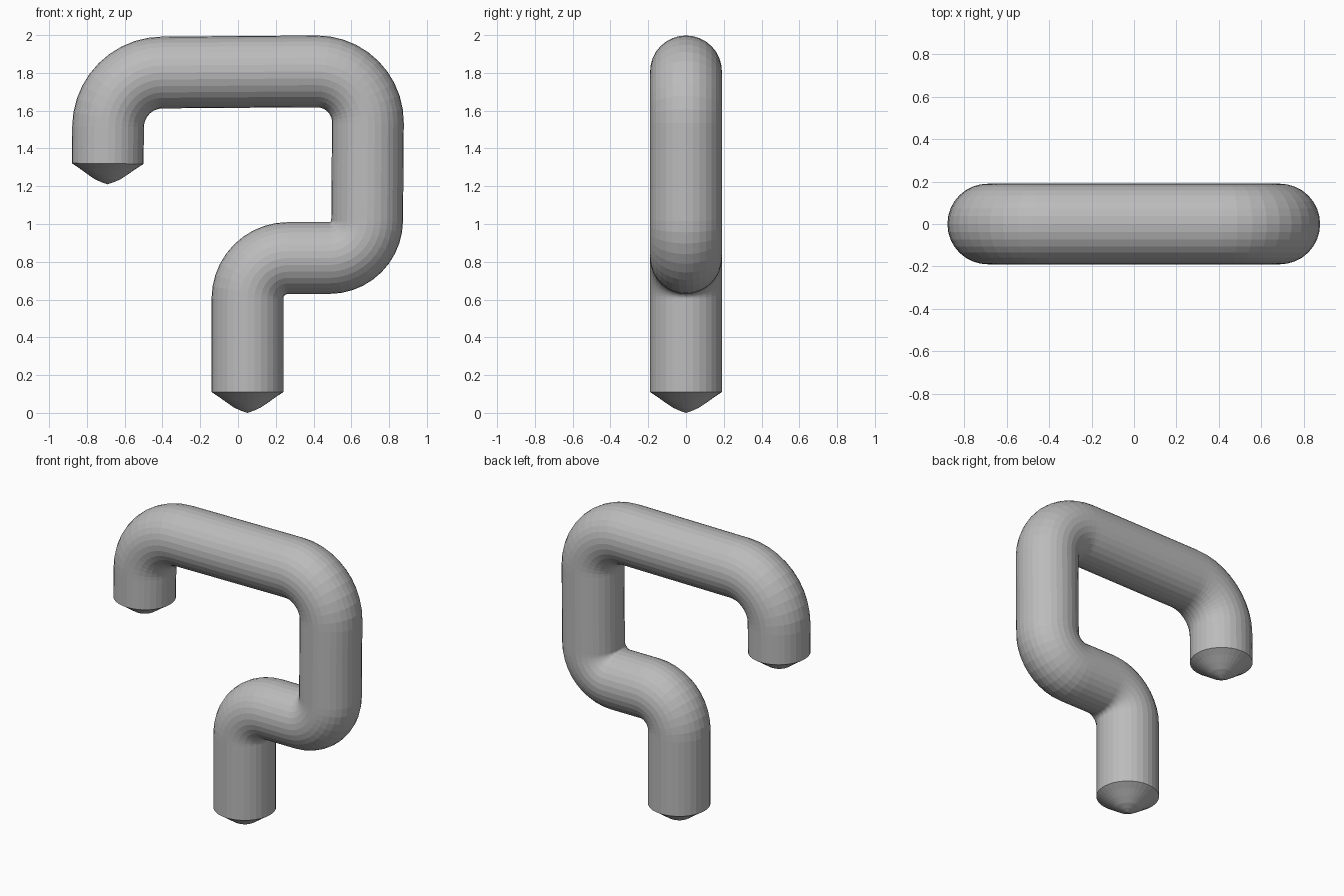
import bpy, bmesh, math
from mathutils import Vector

if "Cube" in bpy.data.objects:
    bpy.data.objects.remove(bpy.data.objects["Cube"])

R, SIDES, STEPS = 0.19, 32, 10

# Centre line corners (x, z) with bend radii
start, end = Vector((-0.69, 1.32)), Vector((0.05, 0.11))
corners = [((-0.685, 1.80), 0.29), ((0.69, 1.81), 0.27),
           ((0.682, 0.82), 0.2), ((0.05, 0.82), 0.215)]
# Blunt end cap: (radius, distance beyond the tube end)
cap = [(0.15, 0.026), (0.11, 0.055), (0.07, 0.082), (0.035, 0.098)]
TIP = 0.11

mat = bpy.data.materials.new("plain grey")
mat.diffuse_color = (0.5, 0.5, 0.5, 1)
mat.use_nodes = True
mat.node_tree.nodes["Principled BSDF"].inputs["Base Color"].default_value = mat.diffuse_color


def rounded_path():
    """Centre points and travel directions, with circular bends."""
    pts = [start] + [Vector(c) for c, _ in corners] + [end]
    out = [(start, (pts[1] - start).normalized())]
    for i, (_, rad) in enumerate(corners, 1):
        p = pts[i]
        a = (p - pts[i - 1]).normalized()
        b = (pts[i + 1] - p).normalized()
        turn = math.atan2(a.x * b.y - a.y * b.x, a.dot(b))
        side = Vector((-a.y, a.x)) * math.copysign(1, turn)
        first = p - a * rad * math.tan(abs(turn) / 2)
        for k in range(STEPS + 1):
            t = abs(turn) * k / STEPS
            pos = first + a * rad * math.sin(t) + side * rad * (1 - math.cos(t))
            out.append((pos, a * math.cos(t) + side * math.sin(t)))
    out.append((end, (end - pts[-2]).normalized()))
    return out


bm = bmesh.new()


def ring(pos, direction, r):
    n = Vector((-direction.y, direction.x))
    verts = []
    for k in range(SIDES):
        t = 2 * math.pi * k / SIDES
        q = pos + n * r * math.cos(t)
        verts.append(bm.verts.new((q.x, r * math.sin(t), q.y)))
    return verts


# Tube with caps at both ends
path = rounded_path()
(p0, d0), (p1, d1) = path[0], path[-1]
rings = [ring(p0 - d0 * h, d0, r) for r, h in reversed(cap)]
rings += [ring(p, d, R) for p, d in path]
rings += [ring(p1 + d1 * h, d1, r) for r, h in cap]
for a, b in zip(rings, rings[1:]):
    for k in range(SIDES):
        j = (k + 1) % SIDES
        bm.faces.new((a[k], a[j], b[j], b[k]))
for loop, q in ((rings[0], p0 - d0 * TIP), (rings[-1], p1 + d1 * TIP)):
    tip = bm.verts.new((q.x, 0, q.y))
    for k in range(SIDES):
        bm.faces.new((loop[k], loop[(k + 1) % SIDES], tip))
bmesh.ops.recalc_face_normals(bm, faces=bm.faces)

mesh = bpy.data.meshes.new("bent_tube")
bm.to_mesh(mesh)
bm.free()
mesh.materials.append(mat)
tube = bpy.data.objects.new("bent_tube", mesh)
bpy.context.collection.objects.link(tube)
